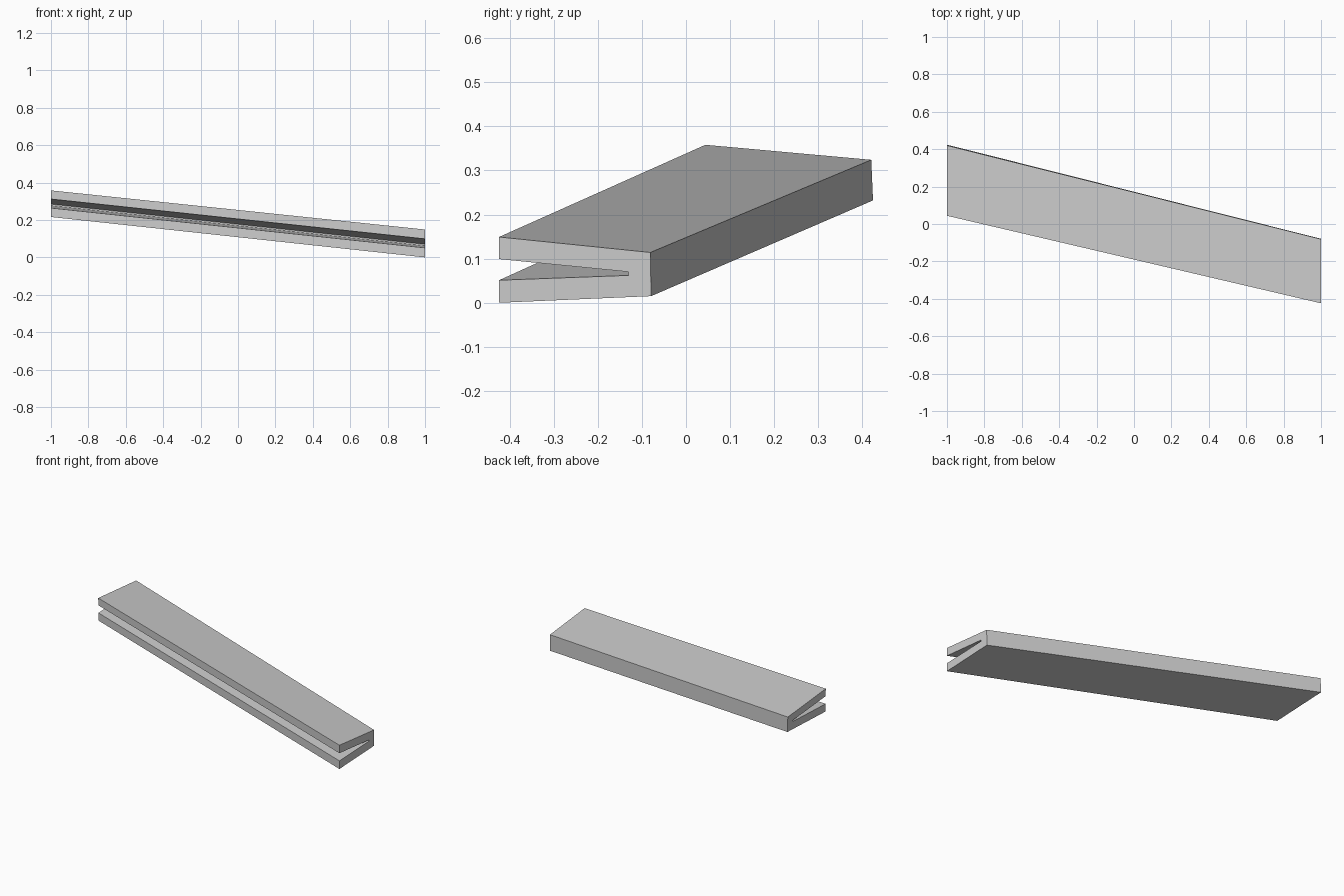
import bpy
import bmesh

cube = bpy.data.objects.get("Cube")
if cube:
    bpy.data.objects.remove(cube, do_unlink=True)

# Plain grey finish
grey = bpy.data.materials.new("grey")
grey.use_nodes = True
colour = (0.6, 0.6, 0.6, 1)
grey.diffuse_color = colour
grey.node_tree.nodes["Principled BSDF"].inputs["Base Color"].default_value = colour

# Slotted cross-sections (y, z) at the two ends of the slanted bar
left_end = [(-0.424, 0), (-0.079, 0.015), (-0.081, 0.114), (-0.424, 0.149),
            (-0.424, 0.099), (-0.13, 0.07), (-0.13, 0.062), (-0.424, 0.051)]
right_end = [(0.046, 0.216), (0.424, 0.232), (0.42, 0.324), (0.044, 0.358),
             (0.045, 0.312), (0.367, 0.285), (0.367, 0.277), (0.046, 0.264)]

# Bar lofted between the end sections
bm = bmesh.new()
left = [bm.verts.new((1, y, z)) for y, z in left_end]
right = [bm.verts.new((-1, y, z)) for y, z in right_end]
bm.faces.new(left)
bm.faces.new(right[::-1])
count = len(left)
for i in range(count):
    j = (i + 1) % count
    bm.faces.new((left[i], right[i], right[j], left[j]))
bmesh.ops.recalc_face_normals(bm, faces=bm.faces)

mesh = bpy.data.meshes.new("slotted_bar")
bm.to_mesh(mesh)
bm.free()
mesh.materials.append(grey)
bar = bpy.data.objects.new("slotted_bar", mesh)
bpy.context.collection.objects.link(bar)
